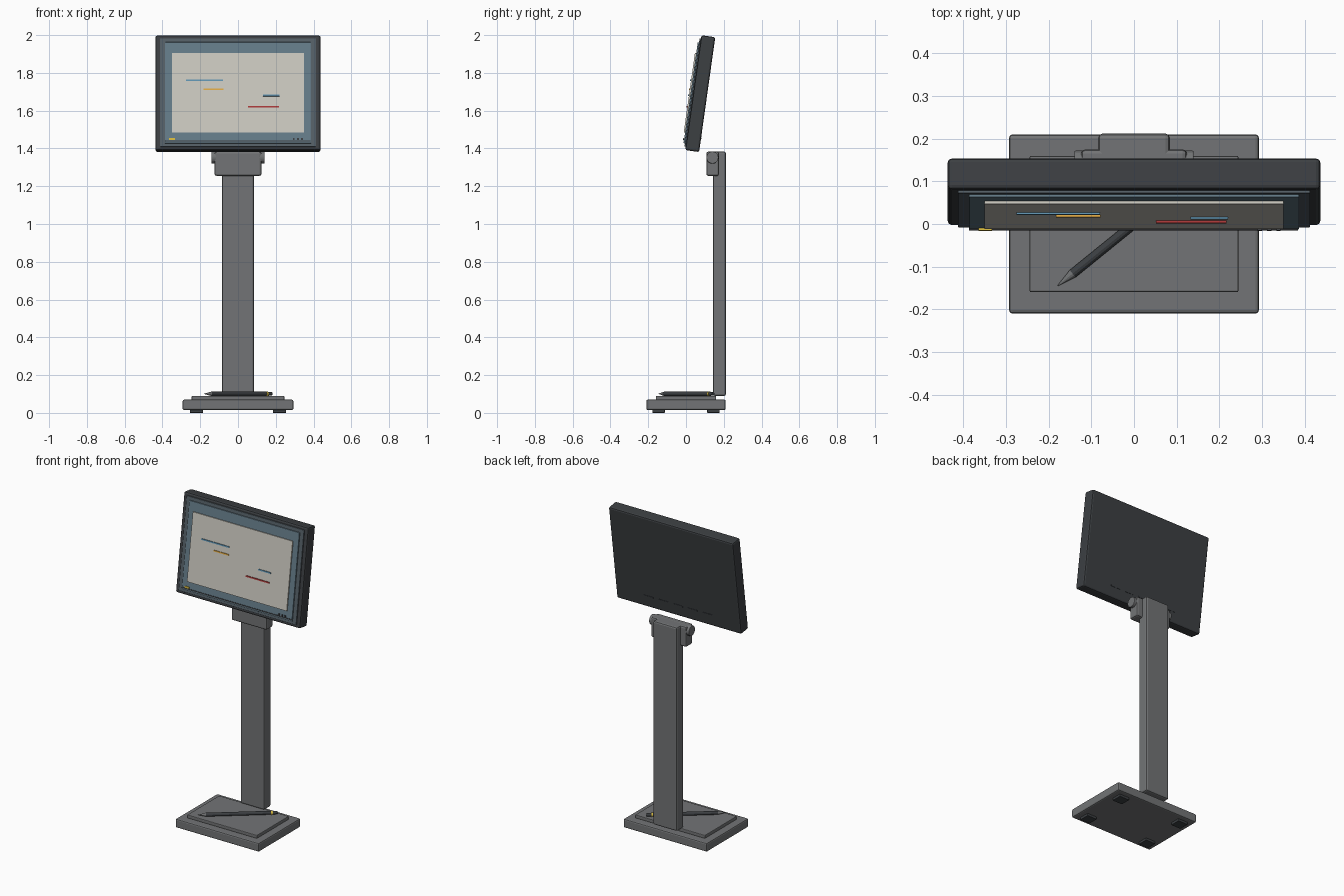
import bpy
from math import radians
from mathutils import Matrix, Vector

if "Cube" in bpy.data.objects:
    bpy.data.objects.remove(bpy.data.objects["Cube"])

MATS = {}
def paint(ob, name, rgb):
    if name not in MATS:
        MATS[name] = bpy.data.materials.new(name)
        MATS[name].diffuse_color = (*rgb, 1)
    ob.data.materials.append(MATS[name])

DARK = ("dark_plastic", (0.045, 0.05, 0.055))
FRAME = ("frame_slate", (0.09, 0.115, 0.135))
BLUE = ("screen_blue", (0.13, 0.2, 0.25))
PAPER = ("page_cream", (0.6, 0.58, 0.52))
LINE_BLUE = ("line_blue", (0.12, 0.3, 0.45))
ORANGE = ("line_orange", (0.75, 0.4, 0.06))
RED = ("line_red", (0.4, 0.04, 0.04))
YELLOW = ("yellow", (0.7, 0.5, 0.05))
GREY = ("metal_grey", (0.17, 0.175, 0.18))

def finish(ob, name, mat, bevel, world):
    ob.name = name
    if mat:
        paint(ob, *mat)
    if bevel:
        m = ob.modifiers.new("bevel", "BEVEL")
        m.width, m.segments, m.limit_method = bevel, 2, "ANGLE"
    if world is not None:
        ob.matrix_world = world @ ob.matrix_basis
    return ob

def box(name, x, y, z, mat=None, bevel=0.0, world=None):
    """Box from (min, max) ranges on each axis."""
    bpy.ops.mesh.primitive_cube_add(size=1)
    ob = bpy.context.object
    lo, hi = Vector((x[0], y[0], z[0])), Vector((x[1], y[1], z[1]))
    ob.data.transform(Matrix.Translation((lo + hi) / 2) @ Matrix.Diagonal((*(hi - lo), 1)))
    return finish(ob, name, mat, bevel, world)

def rod(name, x0, x1, r0, r1, world, mat=None, sides=12, bevel=0.0):
    """Cylinder or cone along local x."""
    bpy.ops.mesh.primitive_cone_add(vertices=sides, radius1=r0, radius2=r1, depth=x1 - x0)
    ob = bpy.context.object
    ob.data.transform(Matrix.Translation(((x0 + x1) / 2, 0, 0)) @ Matrix.Rotation(radians(90), 4, "Y"))
    return finish(ob, name, mat, bevel, world)

# Base with feet and raised pad
box("base", (-.293, .293), (-.21, .21), (.015, .07), GREY, .008)
box("base_pad", (-.245, .245), (-.16, .16), (.068, .09), GREY, .004)
for sx in (-1, 1):
    for sy in (-1, 1):
        cx, cy = sx * .22, sy * .145
        box("foot", (cx - .035, cx + .035), (cy - .033, cy + .033), (0, .018), DARK, .003)

# Post and hinge
box("post", (-.084, .084), (.143, .212), (.09, 1.383), GREY, .01)
box("hinge_block", (-.124, .124), (.108, .175), (1.255, 1.383), GREY, .01)
rod("hinge_barrel", -.14, .14, .032, .032, Matrix.Translation((0, .14, 1.352)), GREY, 20, .003)

# Tilted display: local frame centred in the panel, front at -y
tilt = Matrix.Translation((0, .0755, 1.69)) @ Matrix.Rotation(radians(-8), 4, "X")
F = -.037
def layer(name, x, z, out, mat, bevel=0.0):
    return box(name, x, (F - out, F + .004), z, mat, bevel, tilt)

box("display_body", (-.437, .437), (F, .037), (-.307, .307), DARK, .01, tilt)
layer("display_frame", (-.413, .413), (-.289, .289), .007, FRAME, .002)
layer("screen", (-.387, .387), (-.272, .268), .014, BLUE, .002)
layer("page", (-.35, .35), (-.216, .209), .021, PAPER)
layer("control_strip", (-.387, .385), (-.264, -.258), .017, DARK)

# Page lines: x range, height, colour
for x0, x1, z, mat in ((-.275, -.08, .063, LINE_BLUE), (-.183, -.078, .016, ORANGE),
                       (.133, .22, -.018, LINE_BLUE), (.052, .217, -.078, RED)):
    layer("page_line", (x0, x1), (z - .004, z + .004), .026, mat)

# Indicator and buttons
layer("indicator", (-.365, -.333), (-.256, -.246), .02, YELLOW)
for x in (.295, .317, .339):
    layer("button", (x - .005, x + .005), (-.256, -.246), .02, DARK)

# Rear vents
for i in range(-2, 3):
    box("rear_vent", (i * .103 - .033, i * .103 + .033), (.034, .039), (-.237, -.229), DARK, 0, tilt)

# Stylus lying on the pad
lay = Matrix.Translation((0, 0, .101)) @ Matrix.Rotation(radians(39), 4, "Z")
rod("stylus_tip", -.23, -.185, .001, .011, lay, GREY)
rod("stylus_body", -.185, .19, .011, .011, lay, DARK)
rod("stylus_band", .19, .2, .012, .012, lay, YELLOW)
rod("stylus_cap", .2, .228, .011, .009, lay, DARK)

for m in bpy.data.materials:
    if m.users and not m.is_grease_pencil:
        m.use_nodes = True
        m.node_tree.nodes["Principled BSDF"].inputs["Base Color"].default_value = m.diffuse_color
